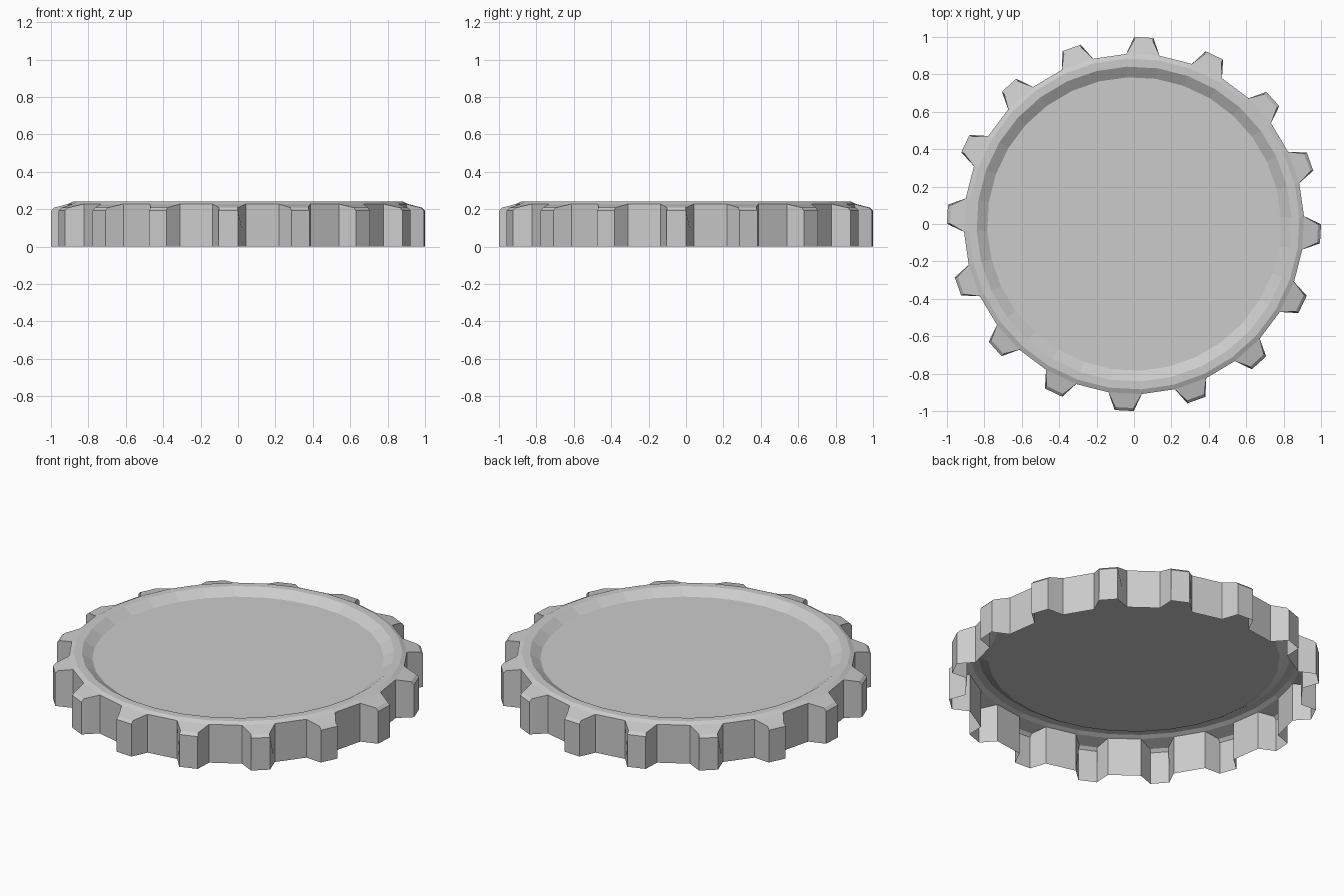
import bpy, bmesh
from math import sin, cos, radians

if "Cube" in bpy.data.objects:
    bpy.data.objects.remove(bpy.data.objects["Cube"])

TEETH = 16
STEP = 360 / TEETH
PHASE = -3.0

bm = bmesh.new()


def point(r, deg, z):
    a = radians(deg)
    return bm.verts.new((r * cos(a), r * sin(a), z))


def ring(r, z, half):
    """Pairs of points at +-half degrees around every tooth centre."""
    return [point(r, PHASE + k * STEP + s * half, z) for k in range(TEETH) for s in (-1, 1)]


def bridge(lower, upper):
    n = len(lower)
    for i in range(n):
        j = (i + 1) % n
        bm.faces.new((lower[i], lower[j], upper[j], upper[i]))


# Rings at the tooth roots and tooth tips
root_low = ring(0.91, 0.0, 5.625)
root_high = ring(0.91, 0.228, 5.625)
tip_low = ring(1.0, 0.0, 2.95)
tip_mid = ring(1.0, 0.192, 2.95)
tip_high = ring(0.984, 0.208, 2.9)

# Crimped skirt: tooth tip, chamfer, sloping top, two flanks and the valley
for k in range(TEETH):
    a, b, c = 2 * k, 2 * k + 1, (2 * k + 2) % (2 * TEETH)
    bm.faces.new((tip_low[a], tip_low[b], tip_mid[b], tip_mid[a]))
    bm.faces.new((tip_mid[a], tip_mid[b], tip_high[b], tip_high[a]))
    bm.faces.new((tip_high[a], tip_high[b], root_high[b], root_high[a]))
    bm.faces.new((root_low[a], tip_low[a], tip_mid[a], tip_high[a], root_high[a]))
    bm.faces.new((tip_low[b], root_low[b], root_high[b], tip_high[b], tip_mid[b]))
    bm.faces.new((root_low[b], root_low[c], root_high[c], root_high[b]))

# Rim chamfer, flat rim and sunken centre panel (open underneath)
prev = root_high
for r, z in ((0.885, 0.24), (0.842, 0.24), (0.785, 0.203)):
    nxt = ring(r, z, 5.625)
    bridge(prev, nxt)
    prev = nxt
bm.faces.new(prev)

mesh = bpy.data.meshes.new("bottle_cap")
bm.to_mesh(mesh)
bm.free()
cap = bpy.data.objects.new("bottle_cap", mesh)
bpy.context.collection.objects.link(cap)
